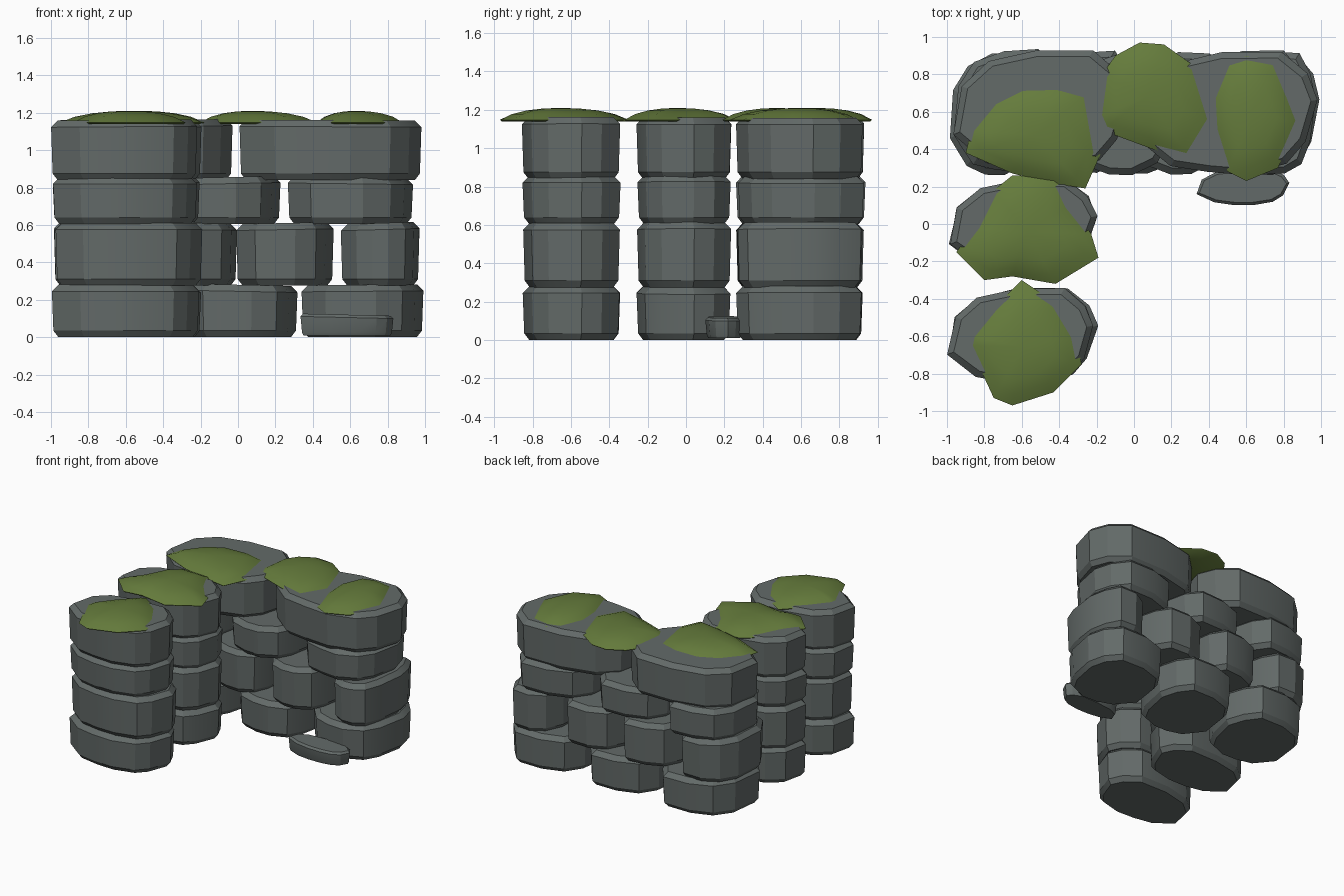
import bpy, bmesh, math, random
from mathutils import Vector

if "Cube" in bpy.data.objects:
    bpy.data.objects.remove(bpy.data.objects["Cube"])

random.seed(7)

moss_mat = bpy.data.materials.new("moss_green")
moss_mat.diffuse_color = (0.13, 0.2, 0.045, 1)
moss_mat.use_nodes = True
moss_mat.node_tree.nodes["Principled BSDF"].inputs["Base Color"].default_value = moss_mat.diffuse_color
stone_mat = bpy.data.materials.new("dark_stone")
stone_mat.diffuse_color = (0.125, 0.145, 0.14, 1)
stone_mat.use_nodes = True
stone_mat.node_tree.nodes["Principled BSDF"].inputs["Base Color"].default_value = stone_mat.diffuse_color

# plan outline shared by every stone, in half widths
OUTLINE = [(-1, -.4), (-.62, -.86), (-.2, -.98), (.22, -1), (.66, -.82), (.86, -.48),
           (1, .2), (.88, .62), (.6, .97), (-.05, .96), (-.6, .78), (-.9, .38)]


def loft(name, rings, mat, angle, tip=None):
    """Skin a stack of rings; cap the bottom, and the top with a face or a tip."""
    bm = bmesh.new()
    loops = [[bm.verts.new(p) for p in ring] for ring in rings]
    n = len(loops[0])
    for a, b in zip(loops, loops[1:]):
        for i in range(n):
            j = (i + 1) % n
            bm.faces.new((a[i], a[j], b[j], b[i]))
    bm.faces.new(loops[0][::-1])
    if tip:
        t = bm.verts.new(tip)
        for i in range(n):
            bm.faces.new((loops[-1][i], loops[-1][(i + 1) % n], t))
    else:
        bm.faces.new(loops[-1])
    bmesh.ops.recalc_face_normals(bm, faces=bm.faces[:])
    me = bpy.data.meshes.new(name)
    bm.to_mesh(me)
    bm.free()
    ob = bpy.data.objects.new(name, me)
    bpy.context.collection.objects.link(ob)
    me.materials.append(mat)
    bpy.ops.object.select_all(action='DESELECT')
    ob.select_set(True)
    bpy.context.view_layer.objects.active = ob
    bpy.ops.object.shade_smooth_by_angle(angle=math.radians(angle))
    return ob


def stone(name, x0, x1, y0, y1, z0, z1, bevel=.035):
    cx, cy, hx, hy = (x0 + x1) / 2, (y0 + y1) / 2, (x1 - x0) / 2, (y1 - y0) / 2
    plan = [(u * random.uniform(.97, 1.01), v * random.uniform(.97, 1.01)) for u, v in OUTLINE]
    tilt = random.uniform(-.008, .008)
    rings = []
    for z, inset, lean in ((z0, bevel, 0), (z0 + bevel, .008, 0),
                           (z1 - bevel, 0, tilt), (z1, bevel, tilt)):
        rings.append([(cx + u * (hx - inset), cy + v * (hy - inset), z + lean * u)
                      for u, v in plan])
    loft(name, rings, stone_mat, 20)


# courses: heights and the stone extents along the back wall
courses = [
    (0, .28, [(-.98, -.31), (-.31, .32), (.34, .995)]),
    (.275, .61, [(-.99, -.5), (-.51, 0), (-.01, .51), (.55, .97)]),
    (.605, .855, [(-.97, -.39), (-.38, .23), (.26, .935)]),
    (.84, 1.16, [(-.97, -.02), (0, .985)]),
]
for k, (z0, z1, spans) in enumerate(courses, 1):
    for i, (x0, x1) in enumerate(spans, 1):
        s = random.uniform(-.01, .01)
        stone(f"back_wall_stone_{k}_{i}", x0, x1, .265 + s, .935 + s, z0, z1)
    # two free columns of the side wall
    for col, y0, y1 in (("front", -.855, -.335), ("middle", -.26, .245)):
        s = random.uniform(-.01, .01)
        stone(f"{col}_column_stone_{k}", -.99 + s, -.2 + s, y0, y1, z0, z1)

# loose rubble at the foot of the back wall
stone("rubble_stone", .335, .83, .1, .3, .01, .12, .015)

# moss patches: plan outlines
patches = {
    "corner_moss": [(-.9, .38), (-.65, .27), (-.45, .22), (-.26, .19), (-.18, .37), (-.24, .7),
                    (-.4, .74), (-.6, .73), (-.75, .65), (-.87, .5)],
    "back_moss": [(-.2, .57), (-.17, .5), (.1, .4), (.3, .35), (.42, .55), (.33, .84),
                  (.16, .96), (.03, .97), (-.1, .9), (-.17, .8)],
    "right_moss": [(.43, .5), (.5, .28), (.6, .23), (.77, .3), (.88, .55), (.83, .68),
                   (.75, .87), (.6, .9), (.5, .87), (.42, .68)],
    "middle_moss": [(-.95, -.15), (-.8, -.3), (-.65, -.28), (-.42, -.32), (-.19, -.18),
                    (-.23, -.05), (-.35, .1), (-.42, .25), (-.65, .26), (-.75, .18), (-.85, -.02)],
    "front_moss": [(-.88, -.65), (-.75, -.93), (-.65, -.97), (-.43, -.9), (-.28, -.75),
                   (-.31, -.6), (-.42, -.42), (-.6, -.3), (-.75, -.45), (-.87, -.6)],
}
for name, pts in patches.items():
    c = sum((Vector(p) for p in pts), Vector((0, 0))) / len(pts)
    rings = []
    for f, z in ((.97, 1.14), (1, 1.148), (.8, 1.178), (.55, 1.197), (.28, 1.207)):
        rings.append([(*(c + (Vector(p) - c) * f), z) for p in pts])
    loft(name, rings, moss_mat, 60, tip=(c.x, c.y, 1.21))
